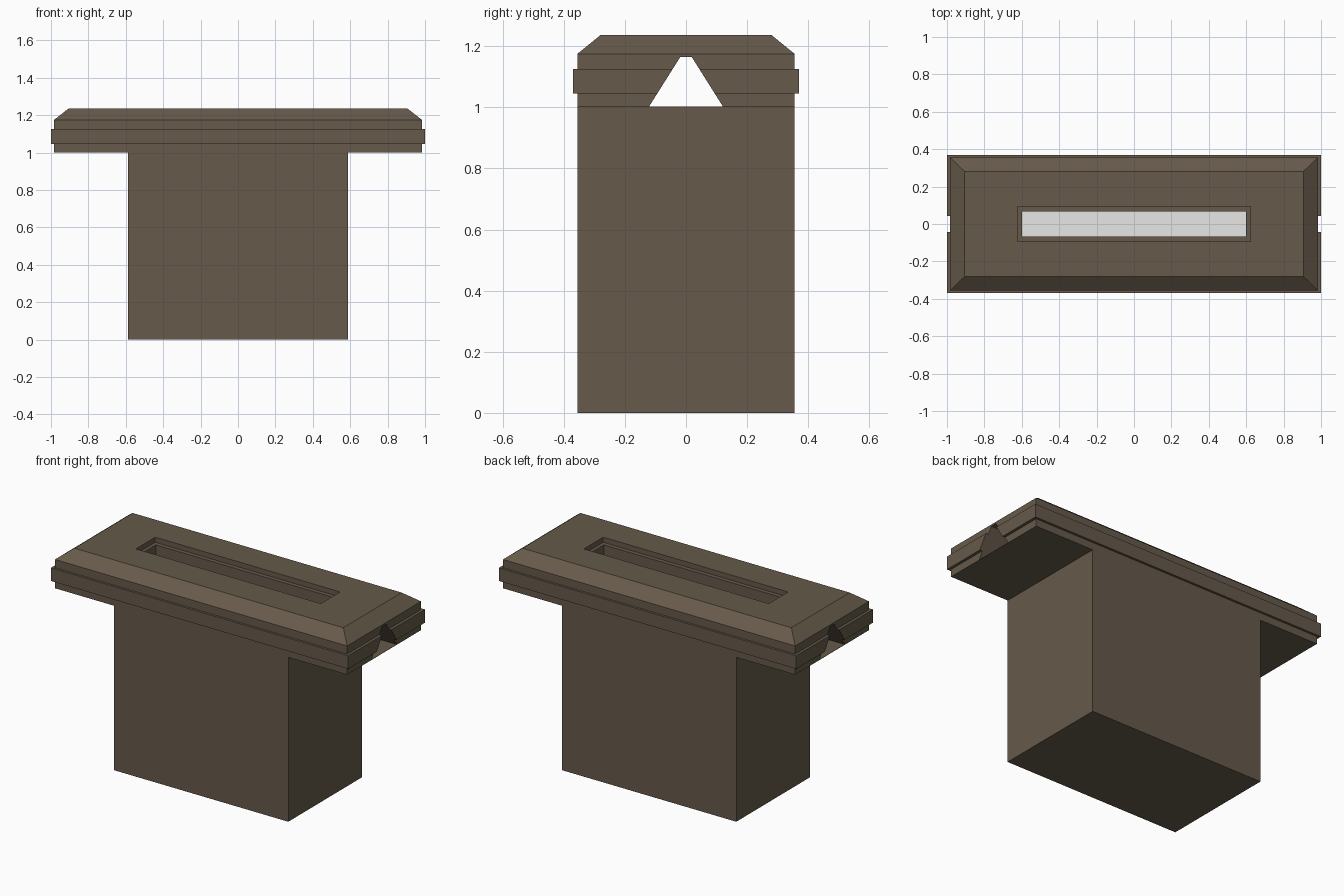
import bpy

if "Cube" in bpy.data.objects:
    bpy.data.objects.remove(bpy.data.objects["Cube"])


def material(name, rgb):
    m = bpy.data.materials.new(name)
    m.diffuse_color = (*rgb, 1)
    m.use_nodes = True
    m.node_tree.nodes["Principled BSDF"].inputs["Base Color"].default_value = m.diffuse_color
    return m


BROWN = material("stone brown", (0.133, 0.102, 0.069))
WHITE = material("light white", (0.85, 0.85, 0.83))


def mesh_object(name, verts, faces, mat):
    me = bpy.data.meshes.new(name)
    me.from_pydata(verts, [], faces)
    me.materials.append(mat)
    ob = bpy.data.objects.new(name, me)
    bpy.context.collection.objects.link(ob)
    return ob


def stacked_rects(name, rings, mat):
    """Solid through centred rectangles given as (half x, half y, z)."""
    verts, faces = [], [(3, 2, 1, 0)]
    for x, y, z in rings:
        verts += [(-x, -y, z), (x, -y, z), (x, y, z), (-x, y, z)]
    for r in range(len(rings) - 1):
        a = 4 * r
        for i in range(4):
            j = (i + 1) % 4
            faces.append((a + i, a + j, a + 4 + j, a + 4 + i))
    n = len(verts)
    faces.append((n - 4, n - 3, n - 2, n - 1))
    return mesh_object(name, verts, faces, mat)


def cut(target, cutter):
    cutter.hide_render = True
    mod = target.modifiers.new("cut", "BOOLEAN")
    mod.operation = "DIFFERENCE"
    mod.solver = "EXACT"
    mod.object = cutter
    bpy.context.view_layer.objects.active = target
    bpy.ops.object.modifier_apply(modifier=mod.name)
    bpy.data.objects.remove(cutter)


# Pedestal block
stacked_rects("pedestal", [(0.587, 0.355, 0), (0.587, 0.355, 1.0)], BROWN)

# Cap with raised band and chamfered top edge
cap = stacked_rects("cap", [
    (0.983, 0.355, 1.0), (0.983, 0.355, 1.045),
    (1.0, 0.369, 1.045), (1.0, 0.369, 1.125),
    (0.983, 0.355, 1.125), (0.983, 0.355, 1.175),
    (0.905, 0.28, 1.236)], BROWN)

# Tapered channel running lengthwise through the cap
cut(cap, stacked_rects("channel_cutter",
                       [(1.2, 0.121, 1.002), (1.2, 0.019, 1.164)], BROWN))

# Stepped slot in the top
cut(cap, stacked_rects("rim_cutter",
                       [(0.622, 0.093, 1.205), (0.622, 0.093, 1.3)], BROWN))
cut(cap, stacked_rects("slot_cutter",
                       [(0.6, 0.067, 1.096), (0.6, 0.067, 1.3)], BROWN))

# Pale strip on the slot floor
mesh_object("light_strip", [(-0.6, -0.067, 1.1), (0.6, -0.067, 1.1),
                            (0.6, 0.067, 1.1), (-0.6, 0.067, 1.1)],
            [(0, 1, 2, 3)], WHITE)
